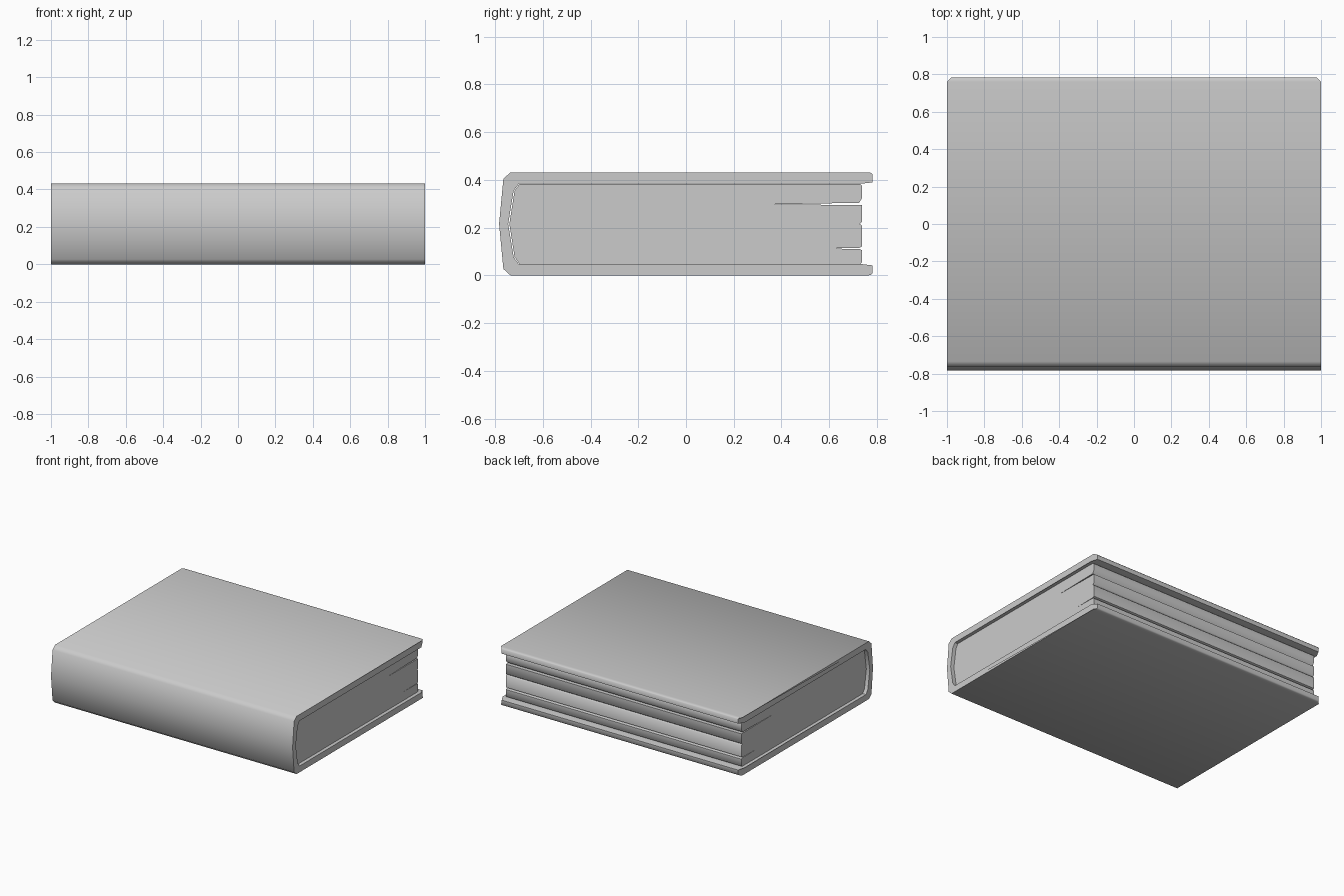
import bpy, bmesh, math

cube = bpy.data.objects.get("Cube")
if cube:
    bpy.data.objects.remove(cube, do_unlink=True)

MID = 0.216  # half height, the mirror plane of the cover

grey = bpy.data.materials.new("plain grey")
grey.use_nodes = True
colour = (0.6, 0.6, 0.6, 1)
grey.diffuse_color = colour
grey.node_tree.nodes["Principled BSDF"].inputs["Base Color"].default_value = colour


def extrude_profile(name, profile, half_width, chamfer=None):
    """Extrude a (y, z) outline along x; chamfer trims the rear corners in plan."""
    def end(y):
        return half_width - (max(0, y - chamfer) if chamfer else 0)

    bm = bmesh.new()
    rings = [[bm.verts.new((side * end(y), y, z)) for y, z in profile] for side in (-1, 1)]
    for ring in rings:
        bm.faces.new(ring)
    n = len(profile)
    for i in range(n):
        j = (i + 1) % n
        bm.faces.new((rings[0][i], rings[0][j], rings[1][j], rings[1][i]))
    bmesh.ops.recalc_face_normals(bm, faces=bm.faces)
    mesh = bpy.data.meshes.new(name)
    bm.to_mesh(mesh)
    bm.free()
    obj = bpy.data.objects.new(name, mesh)
    bpy.context.collection.objects.link(obj)
    mesh.materials.append(grey)
    bpy.ops.object.select_all(action="DESELECT")
    obj.select_set(True)
    bpy.context.view_layer.objects.active = obj
    bpy.ops.object.shade_smooth_by_angle(angle=math.radians(50))
    return obj


def mirrored(points):
    """Reflect upper (y, z) points below the middle height, in reverse order."""
    return [(y, 2 * MID - z) for y, z in reversed(points)]


# Cover: two boards joined by a faceted, bulging spine
outer = [(-0.765, 0.405), (-0.735, 0.432), (0.76, 0.432), (0.775, 0.43), (0.782, 0.422)]
inner = [(0.782, 0.39), (0.74, 0.385), (-0.7, 0.385), (-0.722, 0.355)]
upper = outer + inner
cover = [(-0.783, MID)] + upper + [(-0.745, MID)] + mirrored(upper)
extrude_profile("cover", cover, 1.0, chamfer=0.76)

# Page block: outline split by wedge-shaped gaps along the fore edge
edge = 0.738
pages = [(-0.74, MID), (-0.718, 0.355), (-0.697, 0.384), (0.73, 0.384), (edge, 0.375),
         (edge, 0.325), (0.725, 0.304), (0.58, 0.302), (0.36, 0.298), (0.58, 0.296),
         (edge, 0.295), (edge, 0.225), (0.728, MID), (edge, 0.207), (edge, 0.122),
         (0.725, 0.115), (0.55, 0.113), (0.725, 0.111), (edge, 0.106), (edge, 0.055),
         (0.73, 0.048), (-0.697, 0.048), (-0.718, 0.077)]
extrude_profile("pages", pages, 0.975)
